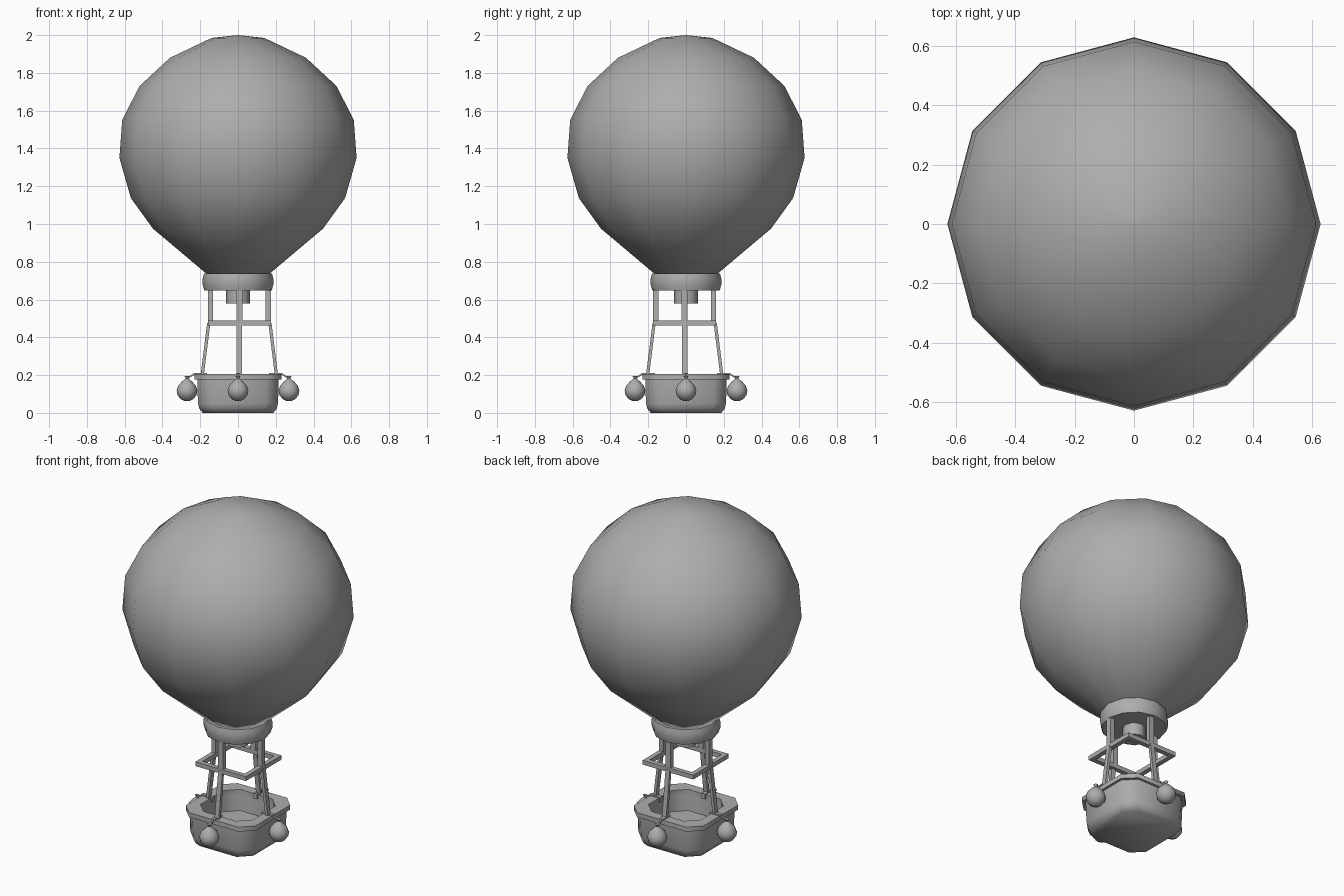
import bpy, bmesh
from math import cos, sin, pi, radians
from mathutils import Vector, Matrix

if "Cube" in bpy.data.objects:
    bpy.data.objects.remove(bpy.data.objects["Cube"])

grey = bpy.data.materials.new("dark_grey")
grey.diffuse_color = (0.42, 0.42, 0.42, 1)
grey.use_nodes = True
grey.node_tree.nodes["Principled BSDF"].inputs["Base Color"].default_value = grey.diffuse_color


def finish(bm, name, angle=None):
    bmesh.ops.remove_doubles(bm, verts=bm.verts, dist=1e-5)
    bmesh.ops.recalc_face_normals(bm, faces=bm.faces)
    me = bpy.data.meshes.new(name)
    bm.to_mesh(me)
    bm.free()
    me.materials.append(grey)
    ob = bpy.data.objects.new(name, me)
    bpy.context.collection.objects.link(ob)
    if angle:
        bpy.ops.object.select_all(action='DESELECT')
        ob.select_set(True)
        bpy.context.view_layer.objects.active = ob
        bpy.ops.object.shade_smooth_by_angle(angle=radians(angle))
    return ob


def skin(name, rings, angle=None, closed=False):
    """Bridge a list of vertex rings; cap both ends unless closed into a loop."""
    bm = bmesh.new()
    vs = [[bm.verts.new(p) for p in r] for r in rings]
    n = len(vs[0])
    pairs = list(zip(vs, vs[1:])) + ([(vs[-1], vs[0])] if closed else [])
    for a, b in pairs:
        for i in range(n):
            j = (i + 1) % n
            bm.faces.new((a[i], a[j], b[j], b[i]))
    if not closed:
        bm.faces.new(vs[0])
        bm.faces.new(vs[-1])
    return finish(bm, name, angle)


def lathe(name, profile, n=12, at=(0, 0), angle=None):
    rings = [[(at[0] + r * cos(2 * pi * i / n), at[1] + r * sin(2 * pi * i / n), z)
              for i in range(n)] for r, z in profile]
    return skin(name, rings, angle)


def octagon(h, c, z):
    return [(h, -c, z), (h, c, z), (c, h, z), (-c, h, z),
            (-h, c, z), (-h, -c, z), (-c, -h, z), (c, -h, z)]


def bar(name, a, b, w, d):
    """Square bar from a to b (w across, d in the radial direction)."""
    a, b = Vector(a), Vector(b)
    z = (b - a).normalized()
    x = z.cross(Vector((a.x + b.x, a.y + b.y, 0)))
    if x.length < 1e-4:
        x = z.cross(Vector((0, 0, 1)))
    x.normalize()
    y = z.cross(x)
    ring = lambda p: [p + x * sx * w / 2 + y * sy * d / 2
                      for sx, sy in ((-1, -1), (1, -1), (1, 1), (-1, 1))]
    return skin(name, [ring(a), ring(b)])


# Balloon envelope
lathe("envelope", [(0.165, 0.735), (0.45, 0.975), (0.567, 1.137), (0.628, 1.35),
                   (0.613, 1.55), (0.522, 1.73), (0.36, 1.88), (0.14, 1.985),
                   (0.002, 2.0)], angle=50)

# Collar and burner
lathe("collar", [(0.178, 0.648), (0.187, 0.678), (0.187, 0.71), (0.18, 0.738)], angle=30)
lathe("burner", [(0.063, 0.578), (0.063, 0.66)], n=8, angle=50)

# Square middle frame, set slightly off centre
OFF = Vector((0.007, -0.007, 0))
sq = lambda h, z: [Vector(p) + OFF for p in
                   ((h, h, z), (-h, h, z), (-h, -h, z), (h, -h, z))]
skin("middle_frame", [sq(0.167, 0.462), sq(0.167, 0.488), sq(0.139, 0.488),
                      sq(0.139, 0.462)], closed=True)

# Basket body with hollow inside
skin("basket", [octagon(0.187, 0.122, 0.0), octagon(0.205, 0.14, 0.023),
                octagon(0.212, 0.147, 0.05), octagon(0.216, 0.151, 0.19),
                octagon(0.175, 0.11, 0.19), octagon(0.17, 0.105, 0.08)], angle=48)

# Basket rim
skin("basket_rim", [octagon(0.23, 0.163, 0.178), octagon(0.23, 0.163, 0.205),
                    octagon(0.172, 0.107, 0.205), octagon(0.172, 0.107, 0.178)],
     angle=48, closed=True)

# Four identical sides: posts, poles, clips and sandbags
for k, side in enumerate(("right", "back", "left", "front")):
    turn = Matrix.Rotation(k * pi / 2, 4, 'Z')
    frame = [
        bar(side + "_upper_post", (0.153, 0, 0.475), (0.153, 0, 0.66), 0.032, 0.027),
        bar(side + "_lower_pole", (0.162, 0, 0.475), (0.197, 0, 0.195), 0.028, 0.017)]
    hanging = [
        bar(side + "_clip_top", (0.163, 0, 0.208), (0.234, 0, 0.208), 0.022, 0.008),
        bar(side + "_clip_inner", (0.167, 0, 0.18), (0.167, 0, 0.21), 0.022, 0.008),
        bar(side + "_cord", (0.232, 0, 0.206), (0.27, 0, 0.18), 0.008, 0.008),
        lathe(side + "_sandbag", [(0.012, 0.063), (0.034, 0.073), (0.051, 0.096),
                                  (0.055, 0.12), (0.045, 0.147), (0.025, 0.168),
                                  (0.006, 0.182), (0.013, 0.195)],
              n=12, at=(0.27, 0), angle=75)]
    for p in frame + hanging:
        p.data.transform(turn)
    for p in frame:
        p.data.transform(Matrix.Translation(OFF))
